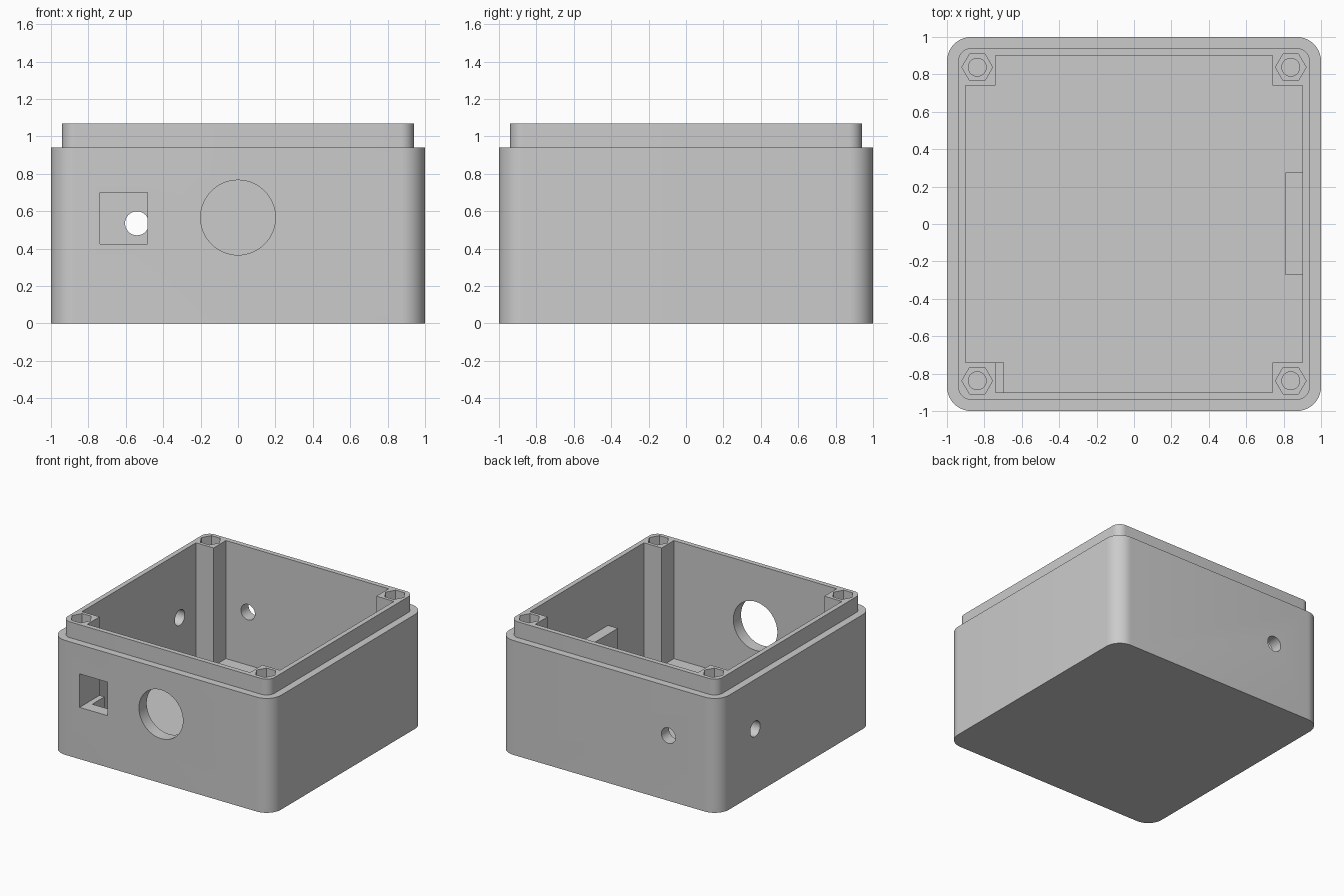
import bpy
import bmesh
from math import sin, cos, pi, radians
from mathutils import Matrix, Vector

cube = bpy.data.objects.get("Cube")
if cube:
    bpy.data.objects.remove(cube, do_unlink=True)

grey = bpy.data.materials.new("plain grey plastic")
grey.use_nodes = True
grey.diffuse_color = (0.6, 0.6, 0.6, 1)
grey.node_tree.nodes["Principled BSDF"].inputs["Base Color"].default_value = (0.6, 0.6, 0.6, 1)


def prism(name, points, z0, z1, matrix=Matrix()):
    """Extrude a flat outline from z0 to z1, then place it with a matrix."""
    bm = bmesh.new()
    face = bm.faces.new([bm.verts.new((x, y, z0)) for x, y in points])
    top = bmesh.ops.extrude_face_region(bm, geom=[face])["geom"]
    verts = [v for v in top if isinstance(v, bmesh.types.BMVert)]
    bmesh.ops.translate(bm, verts=verts, vec=(0, 0, z1 - z0))
    bmesh.ops.recalc_face_normals(bm, faces=bm.faces)
    bm.transform(matrix)
    mesh = bpy.data.meshes.new(name)
    bm.to_mesh(mesh)
    bm.free()
    mesh.materials.append(grey)
    obj = bpy.data.objects.new(name, mesh)
    bpy.context.scene.collection.objects.link(obj)
    return obj


def rounded_square(half, radius, steps=10):
    points = []
    for quarter in range(4):
        mid = pi / 4 + quarter * pi / 2
        cx = (half - radius) * (1 if cos(mid) > 0 else -1)
        cy = (half - radius) * (1 if sin(mid) > 0 else -1)
        for i in range(steps + 1):
            a = quarter * pi / 2 + i / steps * pi / 2
            points.append((cx + radius * cos(a), cy + radius * sin(a)))
    return points


def ring(radius, sides, cx=0, cy=0):
    return [(cx + radius * cos(2 * pi * i / sides), cy + radius * sin(2 * pi * i / sides))
            for i in range(sides)]


def box(name, x0, x1, y0, y1, z0, z1):
    return prism(name, [(x0, y0), (x1, y0), (x1, y1), (x0, y1)], z0, z1)


def drill(radius, sides, position, axis):
    """Round cutter centred on a wall."""
    turn = Vector((0, 0, 1)).rotation_difference(Vector(axis)).to_matrix().to_4x4()
    return prism("hole_cutter", ring(radius, sides), -0.13, 0.13,
                 Matrix.Translation(position) @ turn)


def combine(target, other, operation):
    """Apply a boolean and drop the helper."""
    mod = target.modifiers.new("shape", "BOOLEAN")
    mod.operation = operation
    mod.solver = "EXACT"
    mod.object = other
    graph = bpy.context.evaluated_depsgraph_get()
    graph.update()
    mesh = bpy.data.meshes.new_from_object(target.evaluated_get(graph))
    target.modifiers.clear()
    target.data = mesh
    bpy.data.objects.remove(other, do_unlink=True)


# Outer shell with a stepped lip
WALL, POST, FLOOR, TOP = 0.9, 0.74, 0.1, 1.07
shell = prism("enclosure_shell", rounded_square(1, 0.13), 0, 0.94)
combine(shell, prism("lip", rounded_square(0.94, 0.07), 0.5, TOP), "UNION")

# Cavity outline leaves a square post in every corner
corner = [(WALL, POST), (POST, POST), (POST, WALL)]
outline = []
for quarter in range(4):
    turn = Matrix.Rotation(quarter * pi / 2, 2)
    outline += [tuple(turn @ Vector(p)) for p in corner]
combine(shell, prism("cavity_cutter", outline, FLOOR, 1.3), "DIFFERENCE")

# Hexagonal nut pocket and screw hole in each post
for sx in (-1, 1):
    for sy in (-1, 1):
        cx, cy = sx * 0.838, sy * 0.838
        combine(shell, prism("nut_cutter", ring(0.082, 6, cx, cy), 0.97, 1.2), "DIFFERENCE")
        combine(shell, prism("screw_cutter", ring(0.048, 32, cx, cy), 0.6, 1.2), "DIFFERENCE")

# Front openings
combine(shell, drill(0.2, 64, (0, -0.95, 0.566), (0, 1, 0)), "DIFFERENCE")
combine(shell, box("socket_cutter", -0.739, -0.485, -1.1, -0.82, 0.425, 0.70), "DIFFERENCE")

# Cable holes in the back and right walls
combine(shell, drill(0.064, 32, (-0.54, 0.95, 0.535), (0, 1, 0)), "DIFFERENCE")
combine(shell, drill(0.064, 32, (-0.95, 0.53, 0.535), (1, 0, 0)), "DIFFERENCE")

# Inner supports
socket_support = box("socket_support", -POST, -0.695, -WALL, -POST, FLOOR, 0.425)
side_ledge = box("side_ledge", 0.81, WALL, -0.273, 0.275, FLOOR, 0.57)

# Smooth rounded corners, keep crisp edges
bpy.ops.object.select_all(action="DESELECT")
for obj in (shell, socket_support, side_ledge):
    obj.select_set(True)
bpy.context.view_layer.objects.active = shell
bpy.ops.object.shade_smooth_by_angle(angle=radians(30))
